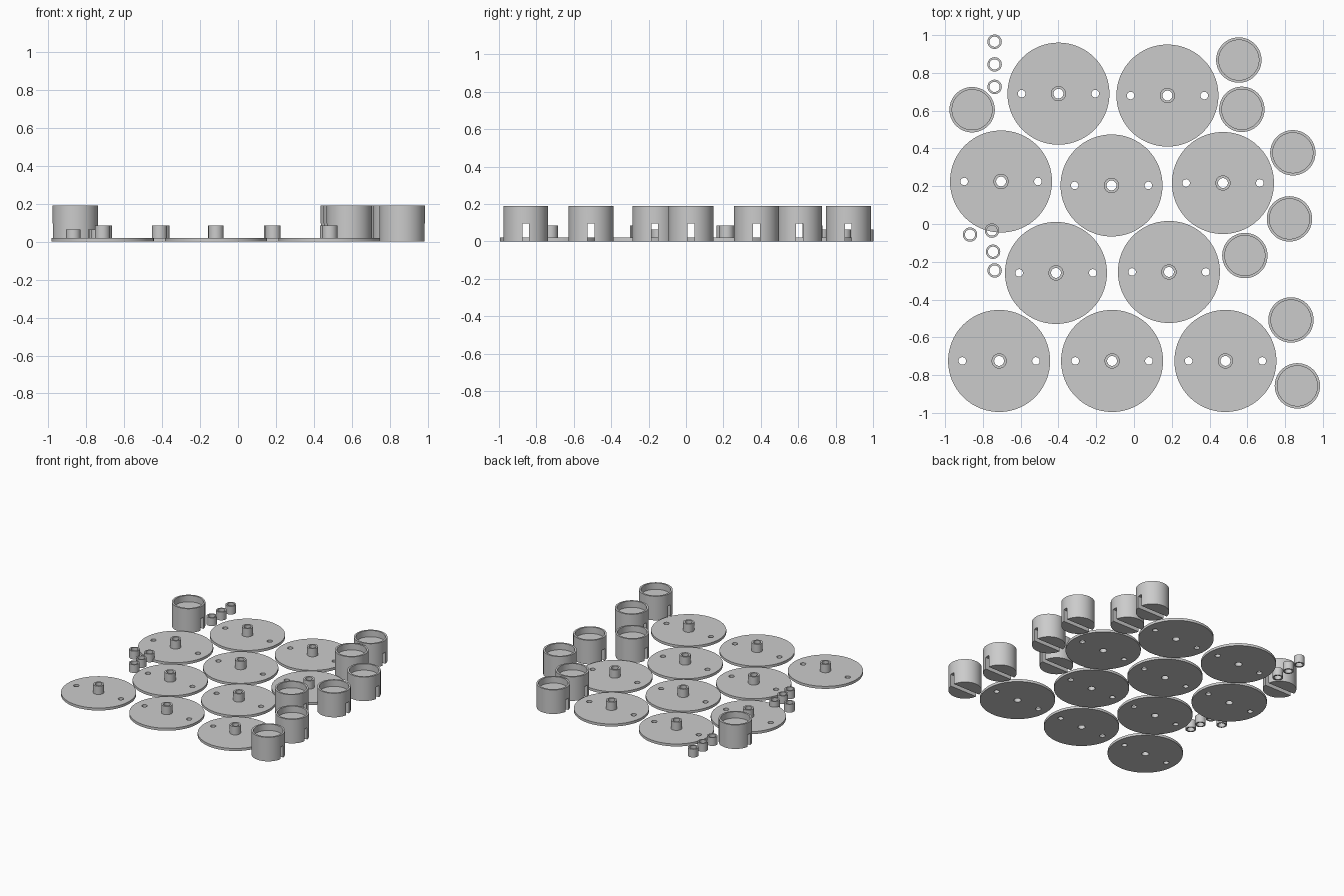
import bpy, bmesh, math
from mathutils import Vector, Matrix

if "Cube" in bpy.data.objects:
    bpy.data.objects.remove(bpy.data.objects["Cube"])

grey = bpy.data.materials.new("plain_grey")
grey.diffuse_color = (0.6, 0.6, 0.6, 1)
grey.use_nodes = True
grey.node_tree.nodes["Principled BSDF"].inputs["Base Color"].default_value = grey.diffuse_color


def add_object(name, mesh, loc=(0, 0)):
    ob = bpy.data.objects.new(name, mesh)
    ob.location = (loc[0], loc[1], 0)
    bpy.context.collection.objects.link(ob)
    return ob


def lathe(name, profile, closed, steps=96):
    """Revolve an (r, z) profile around z."""
    bm = bmesh.new()
    vs = [bm.verts.new((r, 0, z)) for r, z in profile]
    pairs = list(zip(vs, vs[1:])) + ([(vs[-1], vs[0])] if closed else [])
    es = [bm.edges.new(p) for p in pairs]
    bmesh.ops.spin(bm, geom=vs + es, axis=(0, 0, 1), cent=(0, 0, 0),
                   angle=math.tau, steps=steps, use_merge=True)
    bmesh.ops.remove_doubles(bm, verts=bm.verts, dist=1e-5)
    bmesh.ops.recalc_face_normals(bm, faces=bm.faces)
    mesh = bpy.data.meshes.new(name)
    bm.to_mesh(mesh)
    bm.free()
    return mesh


def finish(mesh):
    """One colour, smooth with sharp edges."""
    mesh.materials.clear()
    mesh.materials.append(grey)
    for p in mesh.polygons:
        p.use_smooth = True
        p.material_index = 0
    mesh.set_sharp_from_angle(angle=math.radians(30))
    return mesh


def cut(mesh, cutter_bm):
    """Subtract a cutter and return the resulting mesh."""
    cm = bpy.data.meshes.new("cutter")
    cutter_bm.to_mesh(cm)
    cutter_bm.free()
    body, cutter = add_object("body", mesh), add_object("cutter", cm)
    cutter.hide_render = True
    mod = body.modifiers.new("cut", 'BOOLEAN')
    mod.operation, mod.solver, mod.object = 'DIFFERENCE', 'EXACT', cutter
    dg = bpy.context.evaluated_depsgraph_get()
    result = bpy.data.meshes.new_from_object(body.evaluated_get(dg))
    bpy.data.objects.remove(body)
    bpy.data.objects.remove(cutter)
    return result


# Disc with bored hub and two pin holes
disc = lathe("disc", [(0.026, 0), (0.27, 0), (0.27, 0.02), (0.04, 0.02),
                      (0.04, 0.085), (0.026, 0.085)], True)
bm = bmesh.new()
for side in (-1, 1):
    bmesh.ops.create_cone(bm, cap_ends=True, segments=32, radius1=0.02, radius2=0.02,
                          depth=0.2, matrix=Matrix.Translation((side * 0.195, 0, 0)))
disc = finish(cut(disc, bm))

# Cup with shallow recess on top and a slot across the bottom half
cup = lathe("cup", [(0, 0), (0.12, 0), (0.12, 0.19), (0.106, 0.19),
                    (0.106, 0.14), (0, 0.14)], False)
bm = bmesh.new()
bmesh.ops.create_cube(bm, size=1)
bmesh.ops.scale(bm, vec=(0.4, 0.036, 0.19), verts=bm.verts)
cup = finish(cut(cup, bm))

# Small spacer tube
tube = finish(lathe("tube", [(0.027, 0), (0.038, 0), (0.038, 0.065), (0.027, 0.065)],
                    True, 48))

# Layout on the floor
layout = {
    "hub_disc": (disc, [(-0.40, 0.69), (0.177, 0.68), (-0.704, 0.225), (-0.119, 0.204),
                        (0.471, 0.217), (-0.413, -0.259), (0.185, -0.254),
                        (-0.714, -0.725), (-0.116, -0.725), (0.484, -0.725)]),
    "slotted_cup": (cup, [(-0.857, 0.605), (0.555, 0.868), (0.571, 0.607), (0.841, 0.377),
                          (0.823, 0.027), (0.587, -0.167), (0.831, -0.508),
                          (0.865, -0.857)]),
    "spacer_tube": (tube, [(-0.738, 0.965), (-0.738, 0.845), (-0.738, 0.726),
                           (-0.868, -0.056), (-0.752, -0.035), (-0.746, -0.147),
                           (-0.738, -0.246)]),
}
for name, (mesh, spots) in layout.items():
    for i, spot in enumerate(spots):
        add_object(f"{name}_{i + 1}", mesh, spot)
